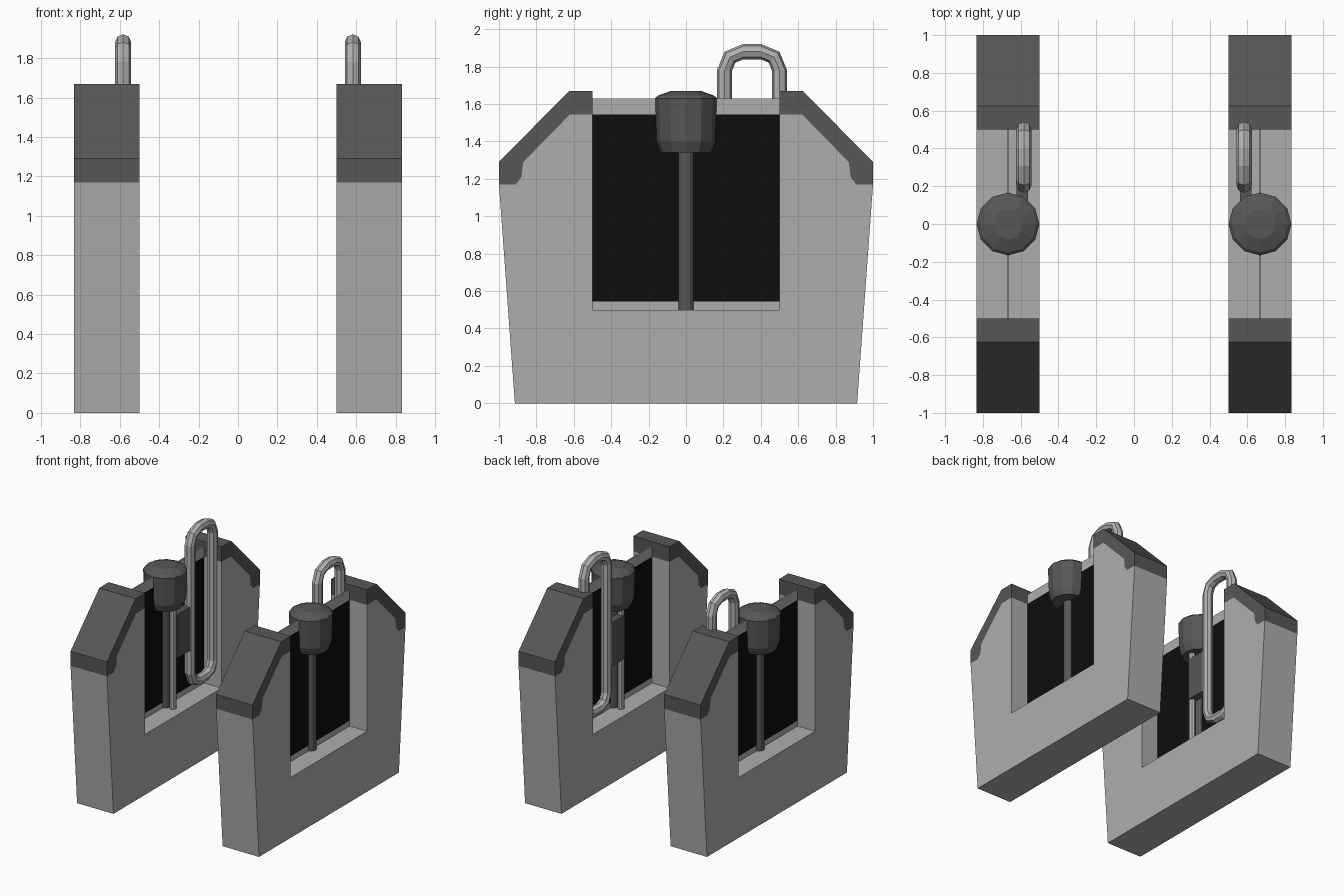
import bpy, bmesh, math
from collections import Counter

if "Cube" in bpy.data.objects:
    bpy.data.objects.remove(bpy.data.objects["Cube"])


def mat(name, v):
    m = bpy.data.materials.new(name)
    m.diffuse_color = (v, v, v, 1)
    m.use_nodes = True
    m.node_tree.nodes["Principled BSDF"].inputs["Base Color"].default_value = m.diffuse_color
    return m


LIGHT = mat("light_grey", 0.42)
DARK = mat("dark_grey", 0.095)
BLACK = mat("black", 0.004)
STEEL = mat("steel_grey", 0.44)
CX = 0.667  # middle of the right-hand slab


def finish(name, bm, mats):
    """Make an object and mirror it to the other side."""
    bmesh.ops.recalc_face_normals(bm, faces=bm.faces[:])
    me = bpy.data.meshes.new(name)
    bm.to_mesh(me)
    bm.free()
    for m in mats:
        me.materials.append(m)
    ob = bpy.data.objects.new(name, me)
    bpy.context.collection.objects.link(ob)
    mod = ob.modifiers.new("mirror", 'MIRROR')
    mod.use_mirror_merge = False
    return ob


def box(name, x, y, z, m):
    bm = bmesh.new()
    bmesh.ops.create_cube(bm, size=1)
    for v in bm.verts:
        v.co = [(r[0] + r[1]) / 2 + c * (r[1] - r[0]) for r, c in zip((x, y, z), v.co)]
    finish(name, bm, [m])


def lathe(name, cx, cy, prof, n, m):
    bm = bmesh.new()
    rings = [[bm.verts.new((cx + r * math.cos(2 * math.pi * k / n),
                            cy + r * math.sin(2 * math.pi * k / n), z)) for k in range(n)]
             for r, z in prof]
    for a, b in zip(rings, rings[1:]):
        for k in range(n):
            bm.faces.new((a[k], a[(k + 1) % n], b[(k + 1) % n], b[k]))
    bm.faces.new(rings[0])
    bm.faces.new(rings[-1])
    finish(name, bm, [m])


def slab(name, polys, x0, x1, mats):
    """Extrude adjoining (y, z) polygons along x, walls only on the outline."""
    bm = bmesh.new()
    verts = {}

    def vert(x, p):
        if (x, p) not in verts:
            verts[(x, p)] = bm.verts.new((x, p[0], p[1]))
        return verts[(x, p)]

    def edges(pts):
        return list(zip(pts, pts[1:] + pts[:1]))

    count = Counter(frozenset(e) for pts, _ in polys for e in edges(pts))
    for pts, mi in polys:
        for x in (x0, x1):
            bm.faces.new([vert(x, p) for p in pts]).material_index = mi
        for a, b in edges(pts):
            if count[frozenset((a, b))] == 1:
                f = bm.faces.new((vert(x0, a), vert(x0, b), vert(x1, b), vert(x1, a)))
                f.material_index = mi
    finish(name, bm, mats)


# U-shaped slab with dark caps on both shoulders
seam = [(1.0, 1.17), (0.91, 1.17), (0.88, 1.21), (0.87, 1.29), (0.62, 1.545), (0.5, 1.545)]
top = [(0.5, 1.67), (0.625, 1.67), (1.0, 1.29)]


def flip(pts):
    return [(-y, z) for y, z in pts]


body = [(0.915, 0)] + seam + [(0.5, 0.5), (-0.5, 0.5)] + flip(seam)[::-1] + [(-0.915, 0)]
cap = seam + top
slab("slab", [(body, 0), (cap, 1), (flip(cap), 1)], 0.5, 0.833, [LIGHT, DARK])

# thin black window panel with light rails
px = (CX - 0.006, CX + 0.006)
box("window_panel", px, (-0.5, 0.5), (0.545, 1.545), BLACK)
box("panel_bottom_rail", px, (-0.5, 0.5), (0.5, 0.545), LIGHT)
box("panel_top_rail", px, (-0.5, 0.5), (1.545, 1.63), LIGHT)

# knob, its post and the thin rod beside it
lathe("knob", CX, 0, [(0.135, 1.34), (0.158, 1.4), (0.166, 1.63), (0.15, 1.645), (0.08, 1.67)], 12, DARK)
lathe("post", CX, 0, [(0.042, 0.5), (0.042, 1.35)], 12, DARK)
lathe("rod", 0.595, 0, [(0.027, 0.5), (0.027, 1.36)], 8, STEEL)

# bracket joining rod and handle
box("bracket", (0.56, 0.622), (0.0, 0.2), (0.92, 1.28), DARK)

# closed loop handle, swept along a rounded rectangle
R, TUBE, N = 0.1, 0.041, 8
path = []
for i, (cy, cz) in enumerate([(0.5, 1.88), (0.206, 1.88), (0.206, 0.62), (0.5, 0.62)]):
    sy, sz = (1 if cy > 0.35 else -1), (1 if cz > 1 else -1)
    for k in range(3):
        a = math.pi / 2 * (i + k / 2)
        path.append((cy - sy * R + R * math.cos(a), cz - sz * R + R * math.sin(a),
                     math.cos(a), math.sin(a)))
bm = bmesh.new()
rings = []
for y, z, ny, nz in path:
    ring = []
    for k in range(N):
        t = 2 * math.pi * k / N
        c, s = TUBE * math.cos(t), TUBE * math.sin(t)
        ring.append(bm.verts.new((0.583 + s, y + c * ny, z + c * nz)))
    rings.append(ring)
for a, b in zip(rings, rings[1:] + rings[:1]):
    for k in range(N):
        bm.faces.new((a[k], a[(k + 1) % N], b[(k + 1) % N], b[k]))
finish("handle", bm, [STEEL])
